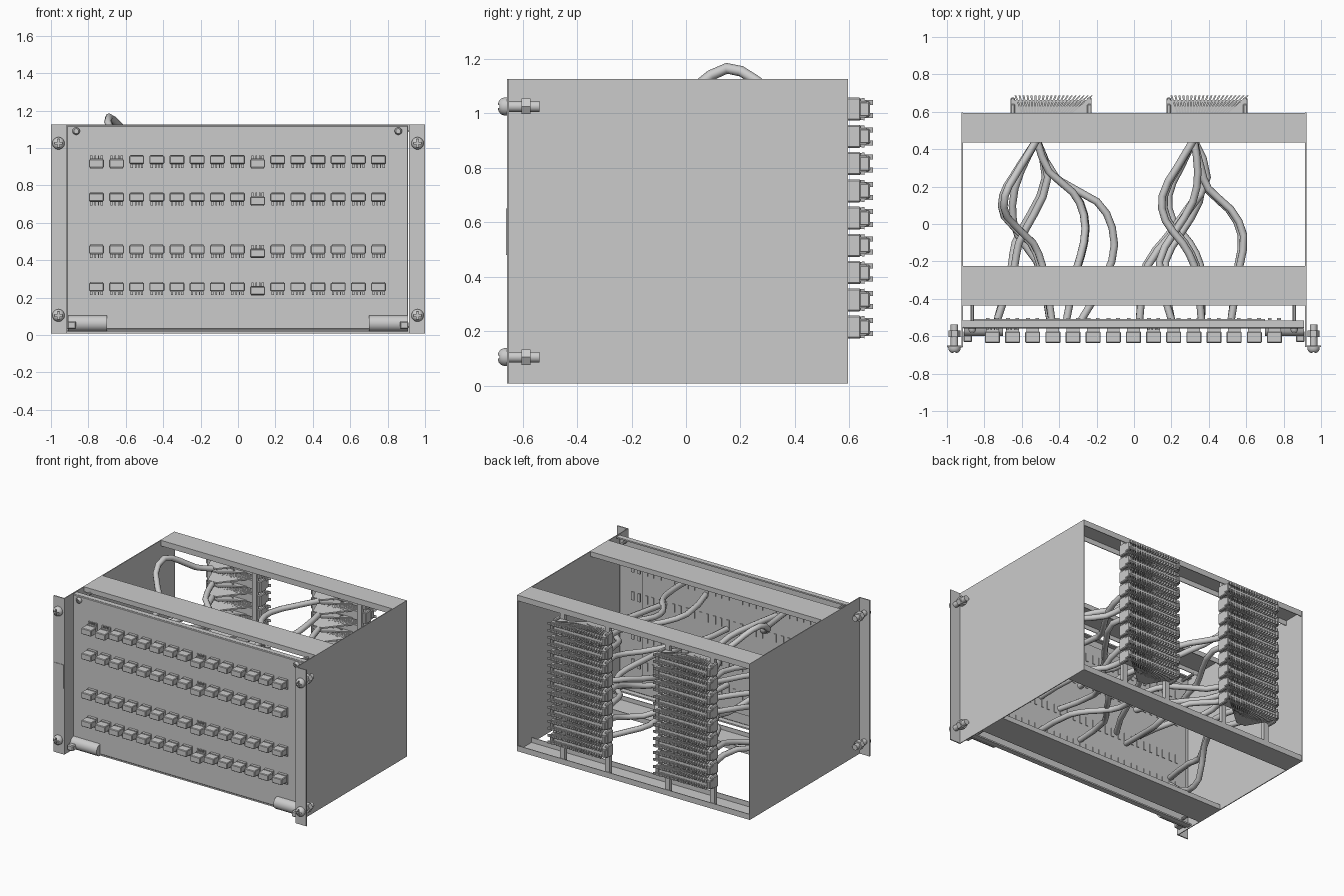
import bpy, bmesh, math, random

if "Cube" in bpy.data.objects:
    bpy.data.objects.remove(bpy.data.objects["Cube"])

random.seed(4)


def finish(name, bm, bevel=0, smooth=False):
    bmesh.ops.recalc_face_normals(bm, faces=bm.faces)
    me = bpy.data.meshes.new(name)
    bm.to_mesh(me)
    bm.free()
    ob = bpy.data.objects.new(name, me)
    bpy.context.collection.objects.link(ob)
    if bevel:
        m = ob.modifiers.new("chamfer", 'BEVEL')
        m.width, m.segments = bevel, 1
    if smooth:
        bpy.context.view_layer.objects.active = ob
        ob.select_set(True)
        bpy.ops.object.shade_smooth_by_angle(angle=math.radians(35))
        ob.select_set(False)
    return ob


def box(bm, x0, x1, y0, y1, z0, z1, lean_x=0, lean_z=0):
    # box whose far (+y) end can be shifted sideways and up
    for v in bmesh.ops.create_cube(bm, size=1)['verts']:
        x, y, z = (c + .5 for c in v.co)
        v.co = (x0 + x * (x1 - x0) + lean_x * y, y0 + y * (y1 - y0),
                z0 + z * (z1 - z0) + lean_z * y)


def boxes(name, items, bevel=0):
    bm = bmesh.new()
    for b in items:
        box(bm, *b)
    return finish(name, bm, bevel)


def lathe(bm, profile, cx, cz, n=16):
    # solid of revolution about a y-parallel axis, profile = (radius, y)
    rings = [[bm.verts.new((cx + r * math.cos(2 * math.pi * i / n), y,
                            cz + r * math.sin(2 * math.pi * i / n))) for i in range(n)]
             for r, y in profile]
    for a, b in zip(rings, rings[1:]):
        for i in range(n):
            bm.faces.new((a[i], a[(i + 1) % n], b[(i + 1) % n], b[i]))
    bm.faces.new(rings[0])
    bm.faces.new(rings[-1])


# Side panels with folded rack ears
for side, s in (("left", -1), ("right", 1)):
    def sx(a, b):
        return (min(s * a, s * b), max(s * a, s * b))
    boxes(side + "_side_panel", [(*sx(.915, .921), -.655, .595, .008, 1.125)])
    boxes(side + "_rack_ear", [(*sx(.915, 1.0), -.657, -.649, .008, 1.125)])
boxes("ear_label_plate", [(-.998, -.918, -.660, -.656, .48, .65)])

# Cross rails: channels at top and bottom, front and back
for name, y0, y1, lip in (("back", .435, .594, .04), ("front", -.435, -.225, .035)):
    for level, z, d in (("top", 1.125, -1), ("bottom", .008, 1)):
        def zz(a, b):
            return (min(z + d * a, z + d * b), max(z + d * a, z + d * b))
        boxes(f"{name}_{level}_rail", [
            (-.915, .915, y0, y1, *zz(0, .005)),
            (-.915, .915, y0, y0 + .005, *zz(.005, lip)),
            (-.915, .915, y1 - .005, y1, *zz(.005, lip))])

# Front panel, folded top edge and circuit board behind it
boxes("front_panel", [(-.915, .91, -.558, -.545, .03, 1.118)], .004)
boxes("front_panel_folds", [(-.915, .91, -.552, -.515, 1.11, 1.12),
                            (-.915, .91, -.552, -.515, .018, .028)])
boxes("circuit_board", [(-.86, .70, -.522, -.508, .12, 1.04)])

# Switches on the front, with contact tabs and rear solder pins
caps, bases, tabs, rear = [], [], [], []
for zc in (.937, .737, .457, .257):
    for i in range(15):
        x = -.757 + i * .1077
        flip = i == 8 or (zc > .9 and i < 2)
        z = zc - .02 if flip else zc
        caps.append((x - .04, x + .04, -.636, -.575, z - .022, z + .022))
        bases.append((x - .034, x + .034, -.577, -.555, z - .026, z + .026))
        tz = z + .035 if flip else z - .035
        for k, w in ((-.027, .012), (-.006, .008), (.012, .006), (.028, .012)):
            tabs.append((x + k - w / 2, x + k + w / 2, -.568, -.555, tz - .009, tz + .009))
        for k in (-.025, .025):
            rear.append((x + k - .01, x + k + .01, -.513, -.503, zc - .03, zc + .03))
boxes("switch_caps", caps, .004)
boxes("switch_bases", bases)
boxes("switch_tabs", tabs)
boxes("switch_solder_pins", rear)

# Ejector handles at the lower corners
for side, s in (("left", -1), ("right", 1)):
    bm = bmesh.new()
    x0, x1 = sorted((s * .70, s * .91))
    arc = [(-.558 - .042 * math.sin(math.pi * k / 8), .062 - .043 * math.cos(math.pi * k / 8))
           for k in range(9)]
    ends = [[bm.verts.new((x, y, z)) for y, z in arc] for x in (x0, x1)]
    for k in range(9):
        bm.faces.new((ends[0][k], ends[0][(k + 1) % 9], ends[1][(k + 1) % 9], ends[1][k]))
    for e in ends:
        bm.faces.new(e)
    finish(side + "_handle", bm, smooth=True)
    a, b = sorted((s * .865, s * .912))
    boxes(side + "_handle_tip", [(a, b, -.632, -.57, .032, .072)], .006)

# Rack bolts, nuts and small panel screws
heads, shanks, nuts = bmesh.new(), bmesh.new(), bmesh.new()
hbars, vbars = [], []
for x in (-.96, .96):
    for z in (.105, 1.025):
        lathe(heads, [(.033, -.657), (.033, -.667), (.029, -.679), (.019, -.688), (.01, -.69)], x, z, 20)
        lathe(shanks, [(.02, -.66), (.02, -.537)], x, z, 14)
        lathe(nuts, [(.033, -.604), (.033, -.57)], x, z, 6)
        hbars.append((x - .022, x + .022, -.70, -.674, z - .005, z + .005))
        vbars.append((x - .005, x + .005, -.70, -.674, z - .022, z + .022))
for x in (-.865, .857):
    lathe(heads, [(.02, -.556), (.02, -.568), (.013, -.579)], x, 1.09, 16)
    hbars.append((x - .013, x + .013, -.59, -.571, 1.087, 1.093))
    vbars.append((x - .003, x + .003, -.59, -.571, 1.077, 1.103))
    for z in (1.09, .06):
        lathe(shanks, [(.01, -.55), (.01, -.425)], x, z, 10)
head_ob = finish("bolt_heads", heads, smooth=True)
finish("bolt_shanks", shanks, smooth=True)
finish("bolt_nuts", nuts)
for nm, bars in (("slot_cutter_across", hbars), ("slot_cutter_upright", vbars)):
    cut = boxes(nm, bars)
    cut.hide_render = True
    cut.hide_viewport = True
    m = head_ob.modifiers.new(nm, 'BOOLEAN')
    m.operation, m.object, m.solver = 'DIFFERENCE', cut, 'EXACT'

# Rear connector stacks: nine connectors each on two upright posts
rows = [.215 + .1 * i for i in range(9)]
for side, xc in (("left", -.443), ("right", .39)):
    bodies, caps = [], []
    wires, pins = bmesh.new(), bmesh.new()
    for z in rows:
        bodies.append((xc - .215, xc + .215, .585, .662, z - .03, z + .03))
        for s in (-1, 1):
            x = xc + s * .205
            caps.append((x - .012, x + .012, .575, .642, z - .042, z + .042))
            caps.append((x - .012, x + .012, .635, .675, z - .028, z + .028))
        for s in (-1, 1):
            for k in range(20):
                # wires fan out from the cable end to each pin
                x = xc + .178 * (-1 + 2 * k / 19)
                xs = xc - .077 + .03 * (-1 + 2 * k / 19)
                box(wires, xs - .005, xs + .005, .45, .655, z + s * .012 - .005, z + s * .012 + .005,
                    x - xs, s * .024)
                box(pins, x - .005, x + .005, .65, .687, z + s * .024 - .009, z + s * .024 + .009,
                    (x - xs) * .18)
    boxes(side + "_connector_bodies", bodies)
    boxes(side + "_connector_end_caps", caps, .005)
    finish(side + "_connector_wires", wires)
    finish(side + "_connector_pins", pins)
    boxes(side + "_connector_posts", [(xc + s * .178 - .018, xc + s * .178 + .018, .562, .588, .012, 1.12)
                                      for s in (-1, 1)])

# Cables: plan-view routes shared by the connectors of each stack
routes = {
    "left": [
        [(-.52, .45), (-.58, .35), (-.64, .25), (-.69, .15), (-.68, .04), (-.54, -.1), (-.49, -.22), (-.44, -.51)],
        [(-.52, .45), (-.47, .25), (-.55, .05), (-.63, -.1), (-.65, -.22), (-.73, -.51)],
        [(-.52, .45), (-.45, .28), (-.32, .17), (-.26, .05), (-.26, -.1), (-.3, -.24), (-.36, -.51)],
        [(-.52, .45), (-.42, .24), (-.21, .12), (-.13, -.02), (-.13, -.2), (-.28, -.51)],
        [(-.52, .45), (-.6, .28), (-.64, .1), (-.61, -.06), (-.51, -.2), (-.45, -.51)]],
    "right": [
        [(.32, .45), (.24, .3), (.17, .15), (.19, .02), (.28, -.1), (.34, -.22), (.36, -.51)],
        [(.32, .45), (.38, .25), (.28, .08), (.17, -.07), (.06, -.22), (.03, -.51)],
        [(.32, .45), (.36, .3), (.4, .19), (.52, .08), (.59, -.06), (.57, -.22), (.52, -.51)],
        [(.32, .45), (.35, .28), (.33, .12), (.23, -.05), (.15, -.2), (.2, -.51)]]}
ends_z = (.25, .3, .42, .47, .5, .7, .75, .9, .95)
for side, paths in routes.items():
    cu = bpy.data.curves.new(side + "_cables", 'CURVE')
    cu.dimensions = '3D'
    cu.bevel_depth, cu.bevel_resolution = .02, 2
    cu.resolution_u, cu.use_fill_caps = 2, True
    for i, z0 in enumerate(rows):
        # one cable loops over the top, one sags to the floor
        special = side == "left" and i in (0, 8)
        peak = (.15, .165, .17) if special and i else (-.17, -.217, .13) if special else \
               (random.uniform(-.15, .15), random.uniform(-.09, .03), .2)
        route = paths[1 if special and not i else 0 if i == 8 else i % len(paths)]
        off = 0 if special else random.uniform(-.025, .025)
        sp = cu.splines.new('BEZIER')
        sp.bezier_points.add(len(route) - 1)
        for p, (x, y) in zip(sp.bezier_points, route):
            t = (.45 - y) / .96
            bump = peak[1] * math.exp(-((y - peak[0]) / peak[2]) ** 2)
            e = t * t * (3 - 2 * t)
            p.co = (x + off * math.sin(math.pi * t), y, z0 + (ends_z[i] - z0) * e + bump)
            p.handle_left_type = p.handle_right_type = 'AUTO'
    bpy.context.collection.objects.link(bpy.data.objects.new(side + "_cables", cu))
